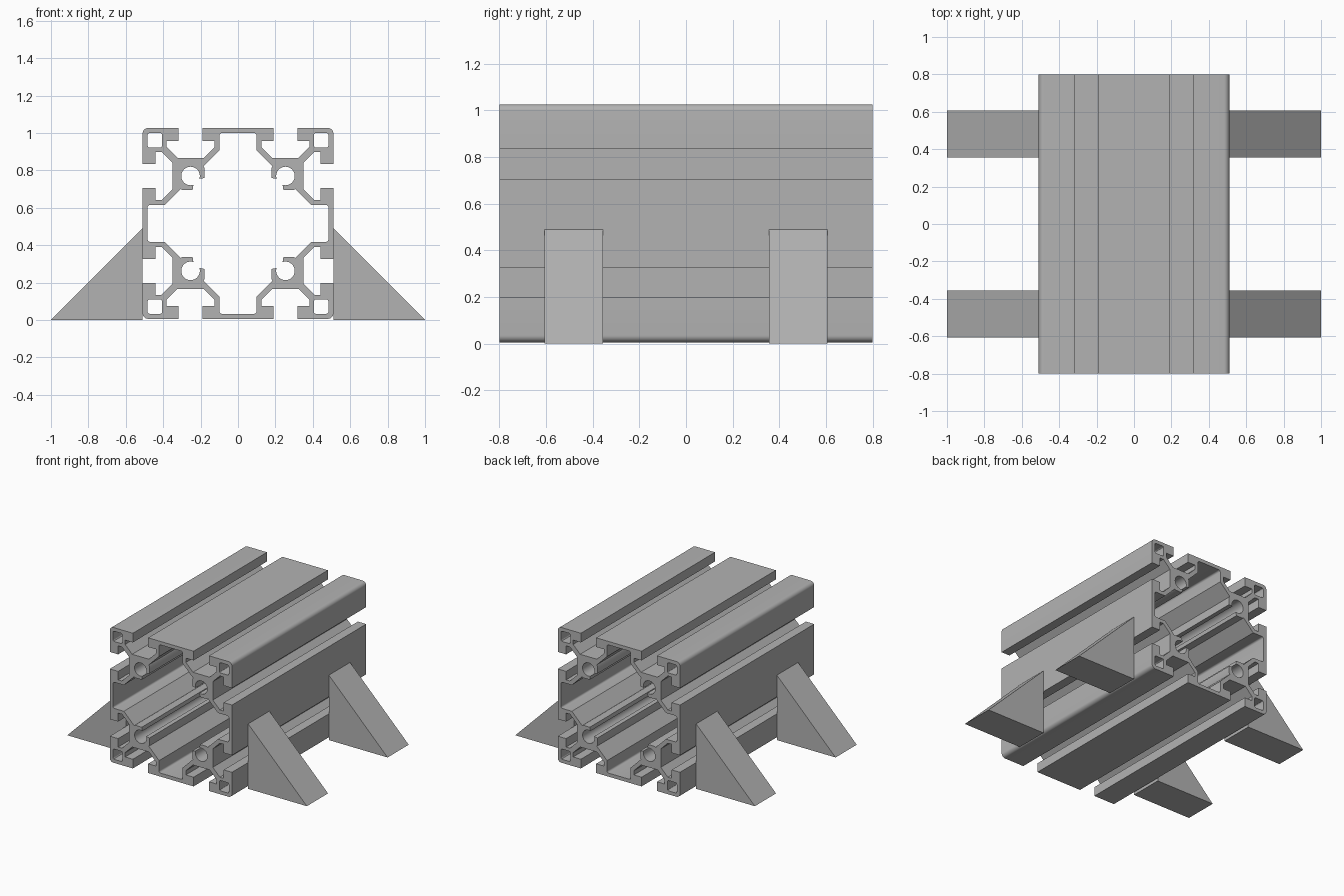
import bpy, bmesh
from math import sin, cos, radians

cube = bpy.data.objects.get("Cube")
if cube:
    bpy.data.objects.remove(cube, do_unlink=True)

UNIT = 0.51 / 95.5      # section drawing unit
CENTRE_Z = 0.516
LENGTH = 1.6

metal = bpy.data.materials.new("brushed grey")
metal.use_nodes = True
GREY = (0.45, 0.45, 0.45, 1)
metal.diffuse_color = GREY
metal.node_tree.nodes["Principled BSDF"].inputs["Base Color"].default_value = GREY


def arc(cx, cy, r, start, end, steps):
    angles = [radians(start + (end - start) * i / steps) for i in range(steps + 1)]
    return [(cx + r * cos(a), cy + r * sin(a)) for a in angles]


def four_way(half, middle):
    """Mirror half a corner over its diagonal, then turn it to all four corners."""
    quarter = half + middle + [(y, x) for x, y in reversed(half)]
    loop = []
    for _ in range(4):
        loop += quarter
        quarter = [(y, -x) for x, y in quarter]
    return loop


def finish(obj):
    obj.data.materials.clear()
    obj.data.materials.append(metal)
    bpy.ops.object.select_all(action='DESELECT')
    obj.select_set(True)
    bpy.context.view_layer.objects.active = obj
    bpy.ops.object.shade_smooth_by_angle(angle=radians(30))


# Outer outline with a T-slot on each side of every corner
slot = [(35.5, 95.5), (35.5, 82.5), (23.5, 82.5), (23.5, 76.5), (34.5, 65.5),
        (60.5, 65.5), (71.5, 76.5), (71.5, 82.5), (59.5, 82.5), (59.5, 95.5)]
outline = four_way(slot, arc(90, 90, 5.5, 90, 0, 8))

# Central cavity, running into the four open screw bores
wall = arc(16, 88, 2.5, 90, 0, 4) + [(18.5, 73.5), (34.5, 57.5), (33.5, 55.5), (33.5, 45.5)]
cavity = four_way(wall, arc(47.5, 47.5, 9.3, 198, -108, 28))

# Square hollow in each corner
lo, hi, r = 78, 88.5, 2
square = (arc(hi, hi, r, 90, 0, 3) + arc(hi, lo, r, 0, -90, 3)
          + arc(lo, lo, r, -90, -180, 3) + arc(lo, hi, r, 180, 90, 3))
hollows = [[(x * sx, y * sy) for x, y in square] for sx in (-1, 1) for sy in (-1, 1)]

# Extruded beam
curve = bpy.data.curves.new("beam_section", 'CURVE')
curve.dimensions = '2D'
curve.fill_mode = 'BOTH'
curve.extrude = LENGTH / 2
for loop in [outline, cavity] + hollows:
    spline = curve.splines.new('POLY')
    spline.points.add(len(loop) - 1)
    for point, (x, y) in zip(spline.points, loop):
        point.co = (x * UNIT, y * UNIT, 0, 1)
    spline.use_cyclic_u = True
beam = bpy.data.objects.new("slotted_beam", curve)
bpy.context.collection.objects.link(beam)
beam.rotation_euler.x = radians(90)
beam.location.z = CENTRE_Z
bpy.ops.object.select_all(action='DESELECT')
beam.select_set(True)
bpy.context.view_layer.objects.active = beam
bpy.ops.object.convert(target='MESH')
bm = bmesh.new()
bm.from_mesh(beam.data)
bmesh.ops.remove_doubles(bm, verts=bm.verts, dist=0.0005)
bmesh.ops.recalc_face_normals(bm, faces=bm.faces)
bm.to_mesh(beam.data)
bm.free()
finish(beam)


# Triangular support feet
def wedge(name, side, y0, y1):
    bm = bmesh.new()
    corners = [(0.51, 0), (1, 0), (0.51, 0.49)]
    base = bm.faces.new([bm.verts.new((side * x, y0, z)) for x, z in corners])
    new = bmesh.ops.extrude_face_region(bm, geom=[base])["geom"]
    bmesh.ops.translate(bm, vec=(0, y1 - y0, 0),
                        verts=[v for v in new if isinstance(v, bmesh.types.BMVert)])
    bmesh.ops.recalc_face_normals(bm, faces=bm.faces)
    mesh = bpy.data.meshes.new(name)
    bm.to_mesh(mesh)
    bm.free()
    obj = bpy.data.objects.new(name, mesh)
    bpy.context.collection.objects.link(obj)
    finish(obj)


for side, side_name in ((1, "left"), (-1, "right")):
    wedge("front_foot_" + side_name, side, -0.607, -0.355)
    wedge("back_foot_" + side_name, side, 0.355, 0.607)
